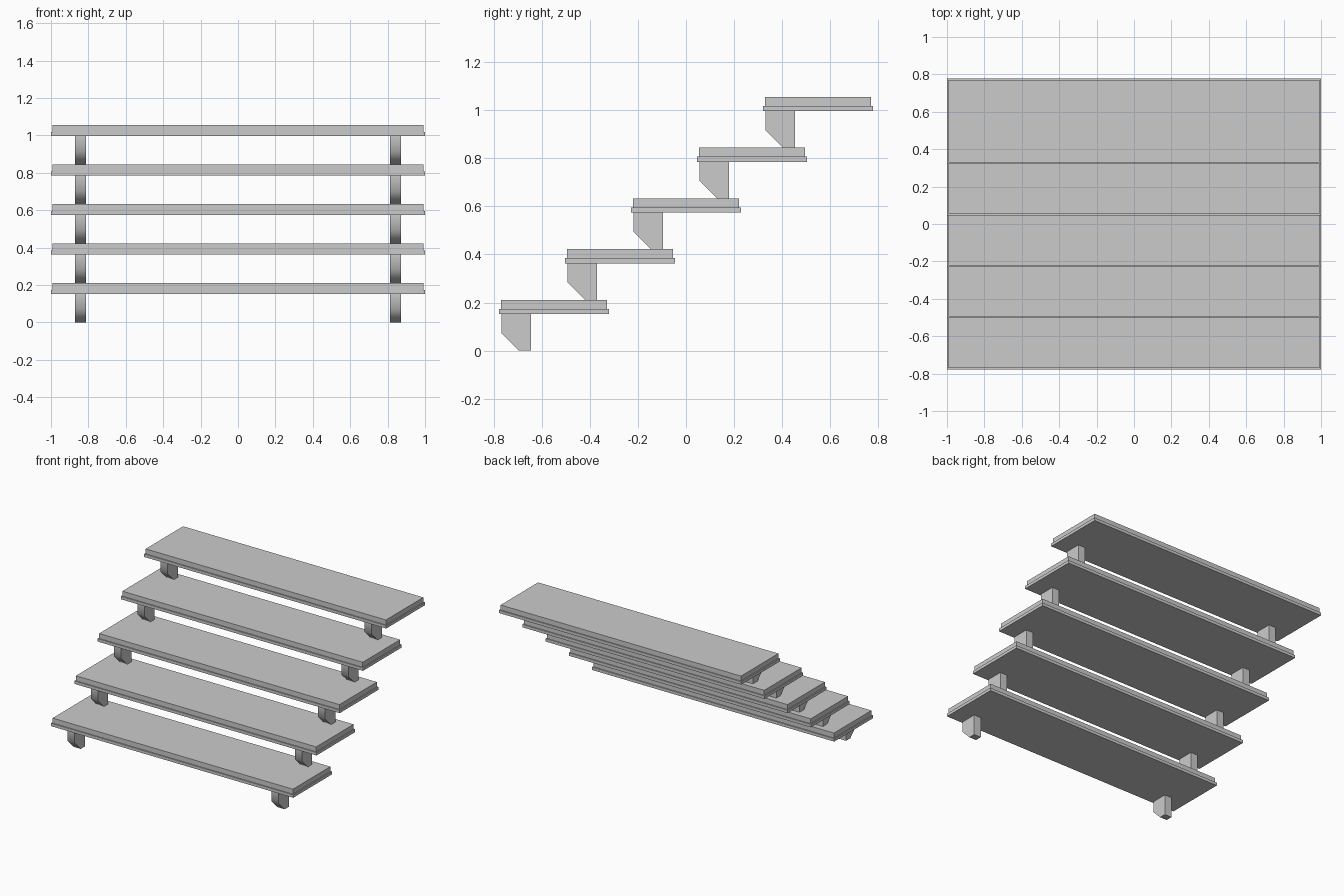
import bpy, bmesh, math

if "Cube" in bpy.data.objects:
    bpy.data.objects.remove(bpy.data.objects["Cube"])

STEPS, RISE, RUN = 5, 0.211, 0.2742
Y0 = -0.777          # front of the lowest tread
DEPTH = 0.457        # tread depth
LEG_H, BASE_H = 0.152, 0.022


def finish(name, bm):
    bmesh.ops.recalc_face_normals(bm, faces=bm.faces)
    mesh = bpy.data.meshes.new(name)
    bm.to_mesh(mesh)
    bm.free()
    ob = bpy.data.objects.new(name, mesh)
    bpy.context.collection.objects.link(ob)
    return ob


def prism(name, profile, x0, x1):
    """Extrude a (y, z) profile from x0 to x1."""
    bm = bmesh.new()
    face = bm.faces.new([bm.verts.new((x0, y, z)) for y, z in profile])
    new = bmesh.ops.extrude_face_region(bm, geom=[face])["geom"]
    verts = [g for g in new if isinstance(g, bmesh.types.BMVert)]
    bmesh.ops.translate(bm, verts=verts, vec=(x1 - x0, 0, 0))
    return finish(name, bm)


def slab(name, half_x, y0, y1, z0, z1):
    return prism(name, [(y0, z0), (y1, z0), (y1, z1), (y0, z1)], -half_x, half_x)


for i in range(STEPS):
    y, z = Y0 + i * RUN, i * RISE
    base = z + LEG_H
    # tread: wider base board with a slightly inset top board
    slab(f"tread_base_{i + 1}", 1.0, y, y + DEPTH, base, base + BASE_H)
    slab(f"tread_top_{i + 1}", 0.992, y + 0.008, y + DEPTH - 0.008,
         base + BASE_H, z + RISE)
    # support brackets with a chamfered lower front corner
    profile = [(y + 0.011, base), (y + 0.011, z + 0.072), (y + 0.083, z),
               (y + 0.133, z), (y + 0.133, base)]
    for side, x in (("left", -0.842), ("right", 0.842)):
        leg = prism(f"{side}_support_{i + 1}", profile, x - 0.029, x + 0.029)
        bpy.ops.object.select_all(action="DESELECT")
        leg.select_set(True)
        bpy.context.view_layer.objects.active = leg
        bpy.ops.object.shade_smooth_by_angle(angle=math.radians(60))
